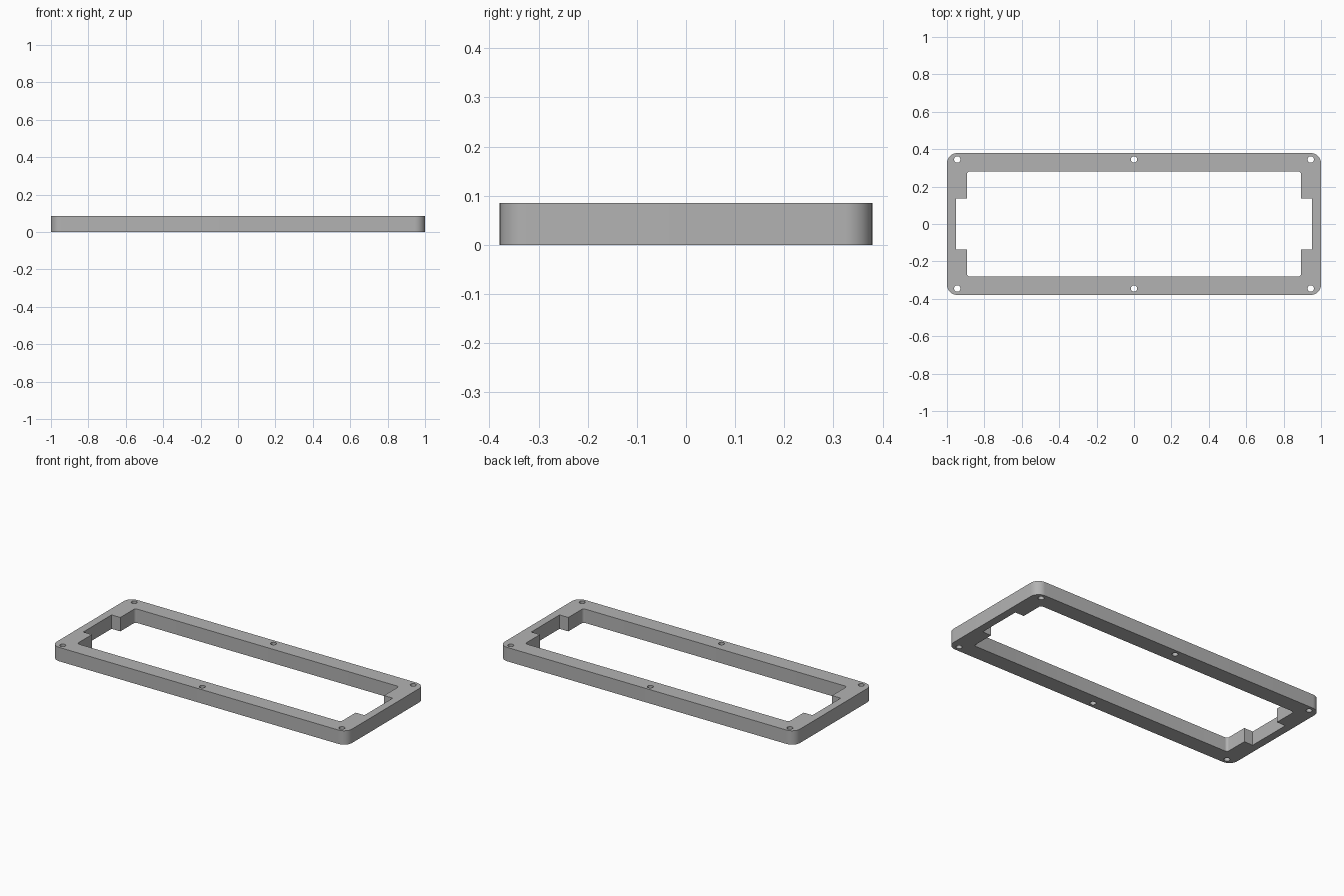
import bpy
import bmesh
from math import cos, sin, pi, radians
from mathutils import Vector

cube = bpy.data.objects.get("Cube")
if cube:
    bpy.data.objects.remove(cube, do_unlink=True)

HEIGHT = 0.085
OUTER_X, OUTER_Y = 1.0, 0.379
INNER_X, INNER_Y = 0.893, 0.281
NOTCH_X, NOTCH_Y = 0.952, 0.137
HOLE_X, HOLE_Y, HOLE_R = 0.945, 0.345, 0.017

grey = bpy.data.materials.new("light grey")
grey.use_nodes = True
colour = (0.45, 0.45, 0.45, 1)
grey.diffuse_color = colour
grey.node_tree.nodes["Principled BSDF"].inputs["Base Color"].default_value = colour


def arc(cx, cy, r, start, sweep, steps):
    return [Vector((cx + r * cos(start + sweep * i / steps),
                    cy + r * sin(start + sweep * i / steps), 0))
            for i in range(steps + 1)]


def rounded_corners(hx, hy, r, steps):
    """Four quarter arcs, counter-clockwise from the +x +y corner."""
    signs = ((1, 1), (-1, 1), (-1, -1), (1, -1))
    return [arc(sx * (hx - r), sy * (hy - r), r, i * pi / 2, pi / 2, steps)
            for i, (sx, sy) in enumerate(signs)]


def side_notch(s):
    """Rectangular step into one end bar, counter-clockwise."""
    return [Vector((s * x, s * y, 0)) for x, y in (
        (INNER_X, -NOTCH_Y), (NOTCH_X, -NOTCH_Y),
        (NOTCH_X, NOTCH_Y), (INNER_X, NOTCH_Y))]


# Outlines: outer edge, notched opening, screw holes
outer = sum(rounded_corners(OUTER_X, OUTER_Y, 0.055, 12), [])
c = rounded_corners(INNER_X, INNER_Y, 0.015, 6)
opening = c[0] + c[1] + side_notch(-1) + c[2] + c[3] + side_notch(1)
holes = [arc(x, y, HOLE_R, 0, 2 * pi, 24)[:-1]
         for x in (-HOLE_X, 0, HOLE_X) for y in (-HOLE_Y, HOLE_Y)]

# Fill the flat profile and extrude it upward
bm = bmesh.new()
for loop in [outer, opening] + holes:
    verts = [bm.verts.new(p) for p in loop]
    for a, b in zip(verts, verts[1:] + verts[:1]):
        bm.edges.new((a, b))
bmesh.ops.triangle_fill(bm, edges=bm.edges[:], use_beauty=True, use_dissolve=False)
result = bmesh.ops.extrude_face_region(bm, geom=bm.faces[:], use_keep_orig=True)
top = [g for g in result["geom"] if isinstance(g, bmesh.types.BMVert)]
bmesh.ops.translate(bm, verts=top, vec=(0, 0, HEIGHT))
bmesh.ops.recalc_face_normals(bm, faces=bm.faces[:])

mesh = bpy.data.meshes.new("mounting_frame")
bm.to_mesh(mesh)
bm.free()
mesh.materials.append(grey)
frame = bpy.data.objects.new("mounting_frame", mesh)
bpy.context.collection.objects.link(frame)

bpy.ops.object.select_all(action="DESELECT")
frame.select_set(True)
bpy.context.view_layer.objects.active = frame
bpy.ops.object.shade_smooth_by_angle(angle=radians(30))
